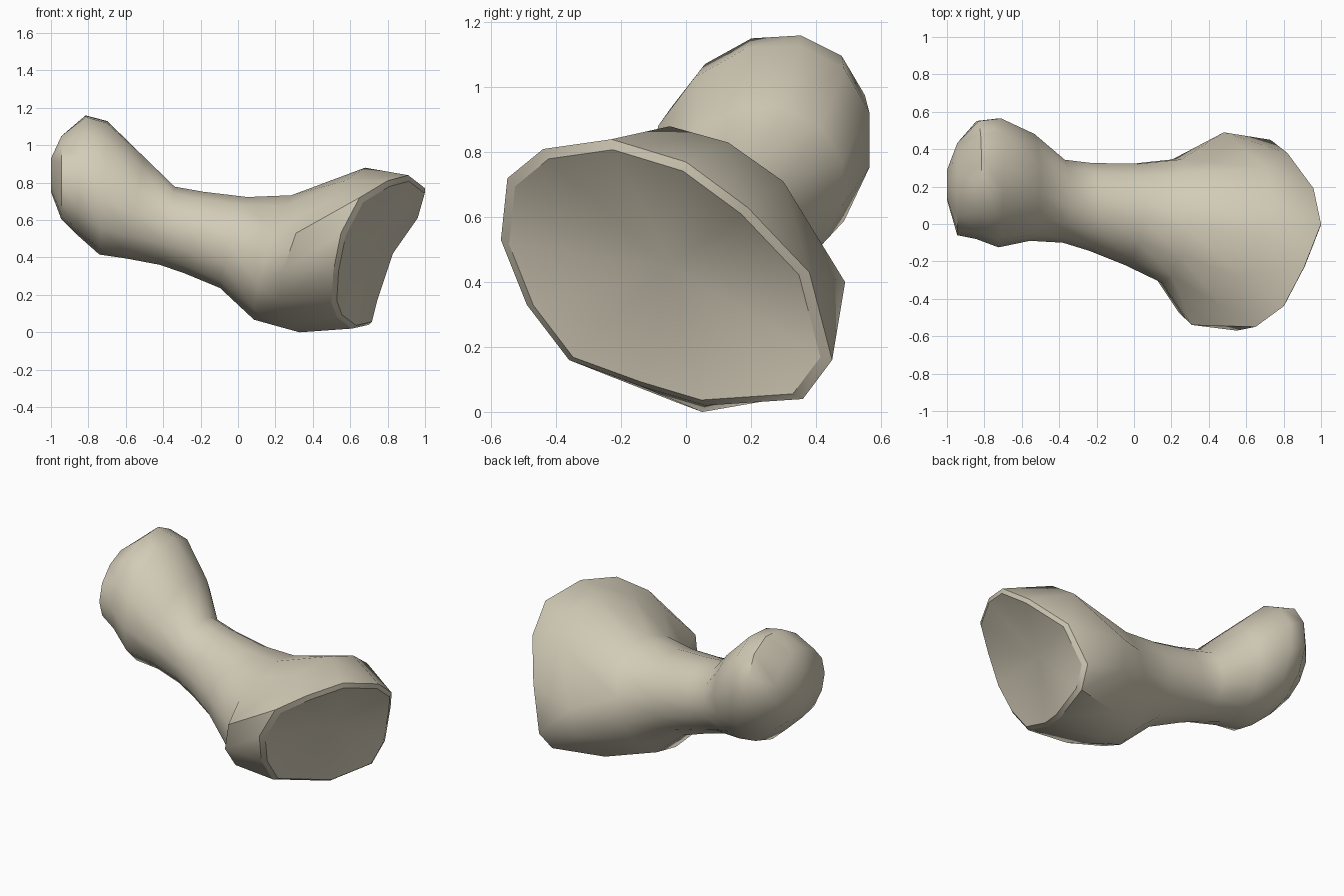
import bpy
import bmesh
import math
from mathutils import Vector

cube = bpy.data.objects.get("Cube")
if cube:
    bpy.data.objects.remove(cube, do_unlink=True)

SIDES = 13

# Flat bone colour
bone_colour = (0.65, 0.60, 0.475, 1.0)
material = bpy.data.materials.new("pale_bone")
material.use_nodes = True
material.diffuse_color = bone_colour
shader = next(n for n in material.node_tree.nodes if n.type == 'BSDF_PRINCIPLED')
shader.inputs["Base Color"].default_value = bone_colour
shader.inputs["Roughness"].default_value = 0.8

# Outer edge of the hollow joint, from the front corner over the top
rim_profile = [
    (.55, -.57, .53), (.65, -.55, .72), (.80, -.44, .81), (.91, -.23, .84),
    (1, 0, .77), (.96, .19, .63), (.82, .38, .43), (.73, .45, .16),
    (.70, .36, .04), (.61, .06, .02), (.53, -.14, .08), (.50, -.36, .16),
    (.51, -.49, .33),
]

# Widest line of the flare behind that edge
flare_profile = [
    (.31, -.54, .53), (.48, -.45, .70), (.57, -.28, .81), (.68, -.05, .88),
    (.73, .13, .83), (.71, .30, .71), (.48, .49, .40), (.46, .46, .22),
    (.38, .28, .04), (.33, .05, 0), (.22, -.03, .03), (.22, -.34, .17),
    (.24, -.475, .33),
]


def section(centre, half_width, half_height, lean_y=0, lean_z=0, skew=0):
    """Oval cross-section whose plane leans along the shaft."""
    points = []
    for i in range(SIDES):
        angle = math.pi - math.tau * i / SIDES
        y = half_width * math.cos(angle)
        z = half_height * math.sin(angle + skew)
        points.append(Vector(centre) + Vector((lean_y * y + lean_z * z, y, z)))
    return points


def plane_normal(points):
    """Average facing direction of a closed loop."""
    total = Vector()
    for a, b in zip(points, points[1:] + points[:1]):
        total += a.cross(b)
    return total.normalized()


# Shallow socket: chamfered lip and a sunken centre
rim = [Vector(p) for p in rim_profile]
flare = [Vector(p) for p in flare_profile]
facing = plane_normal(rim)
if facing.x < 0:
    facing.negate()
socket_centre = Vector((.69, -.05, .45))
lip = [p.lerp(socket_centre, .06) + facing * .02 for p in rim]

# Narrow shaft
shaft = [
    section((.19, .02, .40), .335, .335, lean_y=.12, lean_z=.3),
    section((-.02, .055, .48), .275, .245, lean_y=.1, lean_z=.3),
    section((-.24, .095, .535), .238, .218, lean_z=.25),
    section((-.38, .125, .57), .225, .21, lean_z=.2),
]

# Rounded knob at the far end
knob = [
    section((-.55, .2, .67), .29, .275, lean_z=.18, skew=.12),
    section((-.72, .225, .775), .35, .36, lean_z=.06, skew=.18),
    section((-.84, .24, .845), .32, .32, lean_z=.08, skew=.18),
    section((-.945, .19, .83), .25, .225, skew=.12),
    section((-1, .21, .84), .08, .09),
]

# Skin every section into one closed surface, folding the flare into triangles
bm = bmesh.new()
loops = [[bm.verts.new(p) for p in ring] for ring in [lip, rim, flare] + shaft + knob]
for band, (first, second) in enumerate(zip(loops, loops[1:])):
    for i in range(SIDES):
        j = (i + 1) % SIDES
        if band == 1:
            bm.faces.new((first[i], first[j], second[i]))
            bm.faces.new((first[j], second[j], second[i]))
        else:
            bm.faces.new((first[i], first[j], second[j], second[i]))

hollow = bm.verts.new(socket_centre)
for i in range(SIDES):
    bm.faces.new((hollow, loops[0][(i + 1) % SIDES], loops[0][i]))
bm.faces.new(loops[-1])
bmesh.ops.recalc_face_normals(bm, faces=bm.faces[:])

# Crisp edges on both sides of the lip
for ring in loops[:2]:
    for i in range(SIDES):
        bm.edges.get((ring[i - 1], ring[i])).smooth = False

mesh = bpy.data.meshes.new("bone")
bm.to_mesh(mesh)
bm.free()
mesh.materials.append(material)
bone = bpy.data.objects.new("bone", mesh)
bpy.context.collection.objects.link(bone)

# Smooth surface elsewhere
bpy.ops.object.select_all(action='DESELECT')
bone.select_set(True)
bpy.context.view_layer.objects.active = bone
bpy.ops.object.shade_smooth_by_angle(angle=math.radians(42), keep_sharp_edges=True)
